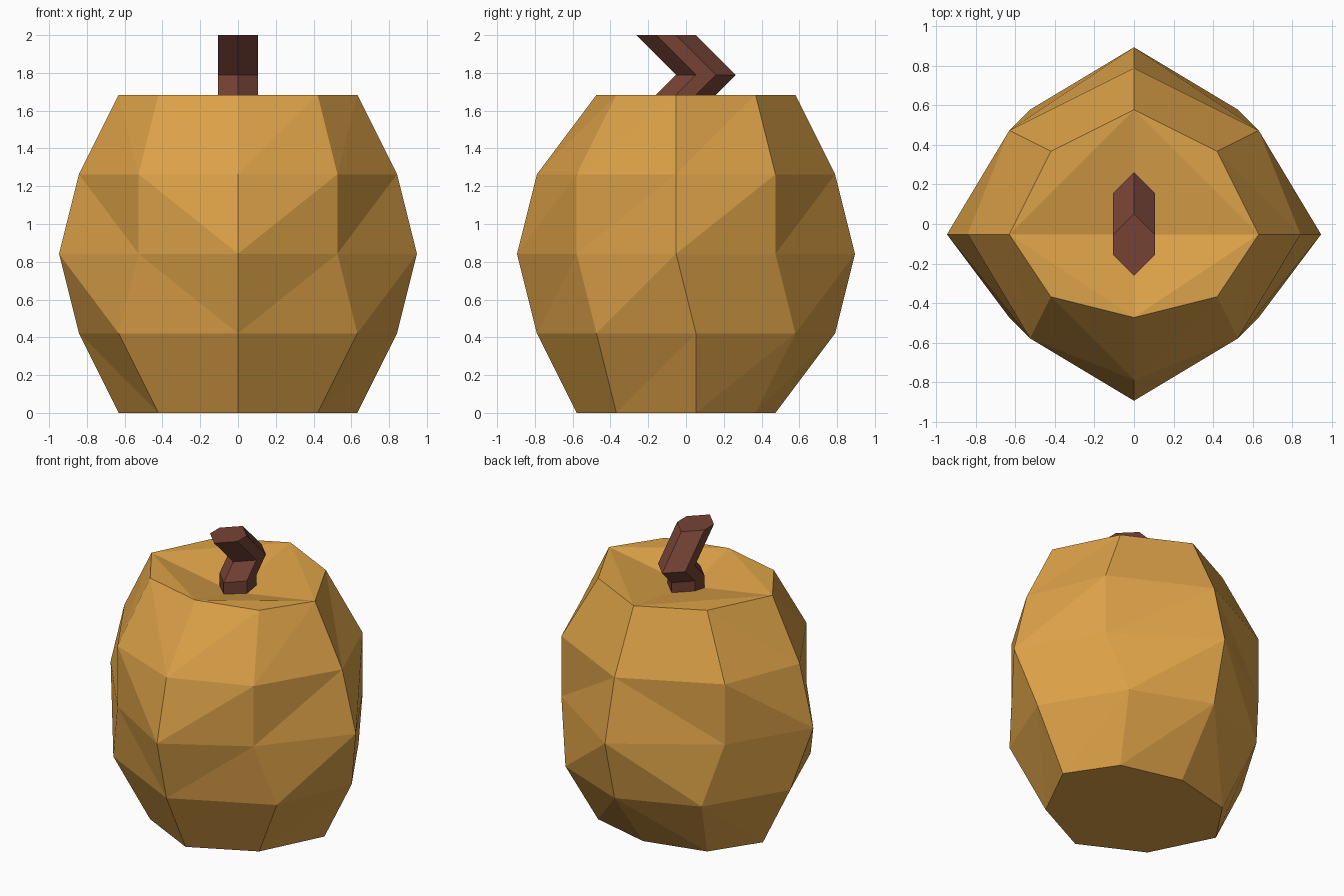
import bpy

if "Cube" in bpy.data.objects:
    bpy.data.objects.remove(bpy.data.objects["Cube"])

U = 2 / 19  # the model sits on a grid 19 steps tall


def material(name, rgb):
    m = bpy.data.materials.new(name)
    m.diffuse_color = (*rgb, 1)
    m.use_nodes = True
    m.node_tree.nodes["Principled BSDF"].inputs["Base Color"].default_value = m.diffuse_color
    return m


def make(name, verts, faces, mat):
    me = bpy.data.meshes.new(name)
    me.from_pydata([(x * U, y * U, z * U) for x, y, z in verts], [], faces)
    me.materials.append(mat)
    me.validate()
    ob = bpy.data.objects.new(name, me)
    bpy.context.collection.objects.link(ob)
    return ob


gold = material("golden orange", (0.72, 0.36, 0.065))
brown = material("stem brown", (0.18, 0.055, 0.036))

# Body: right half of each ring, front to back, mirrored to the left
rings = [
    [(0, -5.5), (4, -3.5), (6, 0.5), (4, 3.5), (0, 4.5)],
    [(0, -7.5), (6, -4.5), (8, 0.5), (5, 5.5), (0, 7.5)],
    [(0, -8.5), (5, -5.5), (9, -0.5), (6, 4.5), (0, 8.5)],
    [(0, -7.5), (5, -5.5), (8, -0.5), (6, 4.5), (0, 7.5)],
    [(0, -4.5), (4, -3.5), (6, -0.5), (4, 3.5), (0, 5.5)],
]
verts, faces = [], []
for i, half in enumerate(rings):
    full = half + [(-x, y) for x, y in half[3:0:-1]]
    verts += [(x, y, i * 4) for x, y in full]
for i in range(4):
    for j in range(8):
        k = (j + 1) % 8
        a, b, c, d = i * 8 + j, i * 8 + k, i * 8 + 8 + k, i * 8 + 8 + j
        if j < 4:
            faces += [(a, b, c), (a, c, d)]
        else:  # mirrored diagonal
            faces += [(a, b, d), (b, c, d)]
faces.append(tuple(range(7, -1, -1)))  # flat underside

# Sunken top: flat corner triangles around a shallow four-sided dish
verts.append((0, -0.5, 15))
for j in range(0, 8, 2):
    p, q, r = 32 + j, 32 + j + 1, 32 + (j + 2) % 8
    faces += [(p, q, r), (p, r, 40)]
make("gourd_body", verts, faces, gold)

# Stem: hexagon swept through a bent path of (y centre, height)
hexagon = [(0, -1.5), (1, -0.5), (1, 0.5), (0, 1.5), (-1, 0.5), (-1, -0.5)]
path = [(0, 15), (0, 16), (1, 17), (-1, 19)]
sv = [(x, y + c, z) for c, z in path for x, y in hexagon]
sf = [(i * 6 + j, i * 6 + (j + 1) % 6, i * 6 + 6 + (j + 1) % 6, i * 6 + 6 + j)
      for i in range(3) for j in range(6)]
sf += [tuple(range(5, -1, -1)), tuple(range(18, 24))]
make("stem", sv, sf, brown)
